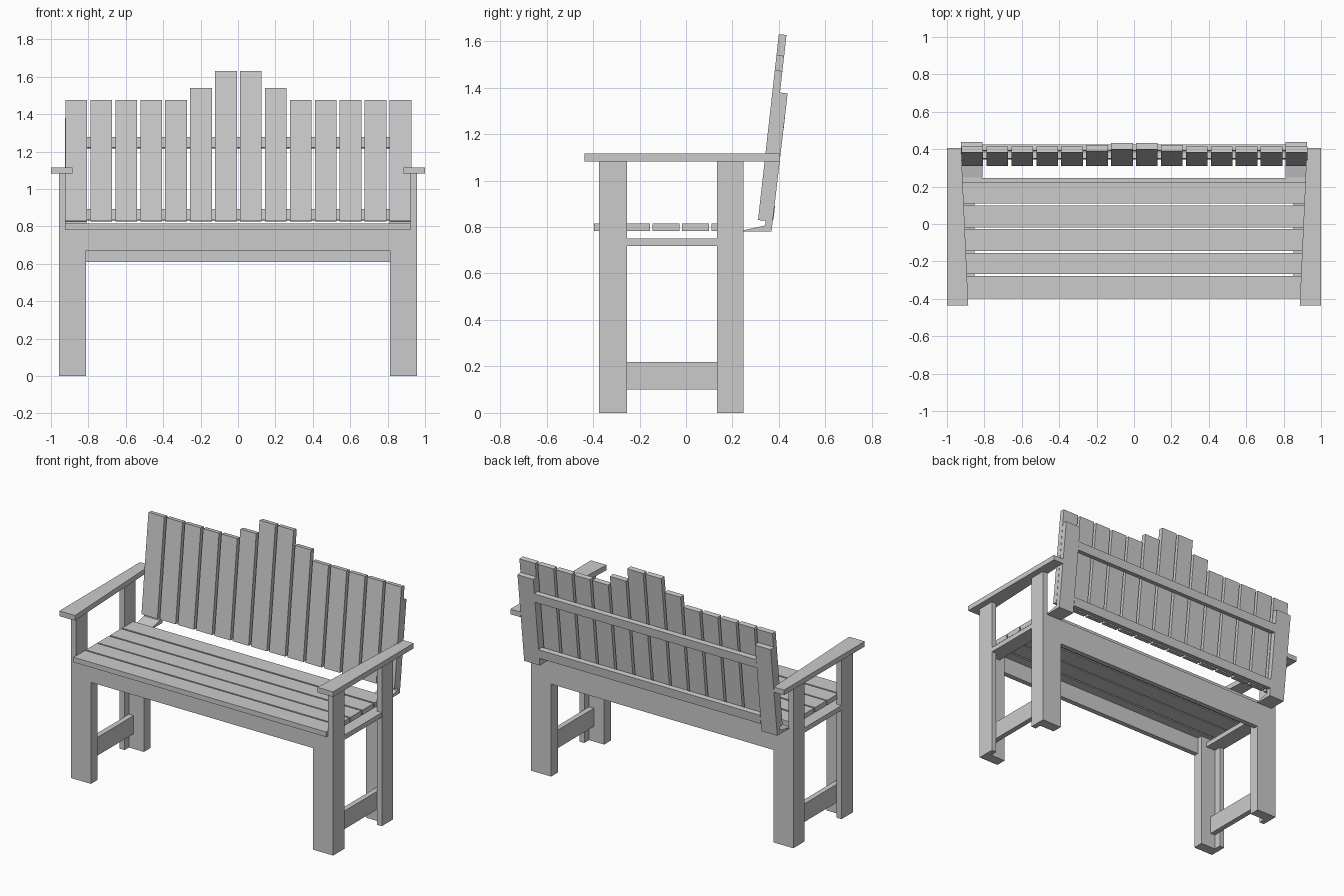
import bpy, bmesh
from math import atan, sin, cos
from mathutils import Vector

if "Cube" in bpy.data.objects:
    bpy.data.objects.remove(bpy.data.objects["Cube"])


def prism(name, pts, offset, mirror=False):
    """Solid from a flat polygon of 3D points pushed along offset."""
    bm = bmesh.new()
    face = bm.faces.new([bm.verts.new(p) for p in pts])
    ext = bmesh.ops.extrude_face_region(bm, geom=[face])
    moved = [g for g in ext["geom"] if isinstance(g, bmesh.types.BMVert)]
    bmesh.ops.translate(bm, verts=moved, vec=Vector(offset))
    bmesh.ops.recalc_face_normals(bm, faces=bm.faces[:])
    me = bpy.data.meshes.new(name)
    bm.to_mesh(me)
    bm.free()
    ob = bpy.data.objects.new(name, me)
    bpy.context.collection.objects.link(ob)
    if mirror:
        ob.modifiers.new("mirror", "MIRROR").use_bisect_axis[0] = False
    return ob


def box(name, x, y, z, mirror=False):
    pts = [(x[0], y[0], z[0]), (x[1], y[0], z[0]), (x[1], y[1], z[0]), (x[0], y[1], z[0])]
    return prism(name, pts, (0, 0, z[1] - z[0]), mirror)


# Backrest frame: t = distance behind slat fronts, s = distance along the lean
LEAN = atan(0.112)


def lean(t, s):
    return (0.31 + t * cos(LEAN) + s * sin(LEAN), 0.83 - t * sin(LEAN) + s * cos(LEAN))


def side_prism(name, yz, x0, x1, mirror=False):
    return prism(name, [(x0, y, z) for y, z in yz], (x1 - x0, 0, 0), mirror)


def leaning_board(name, x0, x1, t0, t1, s0, s1):
    return side_prism(name, [lean(t0, s0), lean(t1, s0), lean(t1, s1), lean(t0, s1)], x0, x1)


# Legs: tall outer boards with a shorter inner block, L-shaped in plan
box("front_leg_outer", (0.922, 0.958), (-0.375, -0.255), (0, 1.082), True)
box("front_leg_inner", (0.812, 0.922), (-0.375, -0.305), (0, 0.782), True)
box("back_leg_outer", (0.922, 0.958), (0.133, 0.248), (0, 1.082), True)
box("back_leg_inner", (0.812, 0.922), (0.178, 0.248), (0, 0.782), True)

# Side stretchers and seat bearers
box("side_stretcher", (0.887, 0.922), (-0.305, 0.178), (0.10, 0.22), True)
box("seat_bearer", (0.853, 0.957), (-0.305, 0.178), (0.718, 0.75), True)

# Long rails under the seat
box("front_rail", (-0.812, 0.812), (-0.374, -0.34), (0.67, 0.782))
box("back_rail", (-0.812, 0.812), (0.213, 0.247), (0.61, 0.782))

# Seat slats
for i, y in enumerate([(-0.397, -0.278), (-0.268, -0.154), (-0.145, -0.028),
                       (-0.018, 0.098), (0.109, 0.225)]):
    box(f"seat_slat_{i + 1}", (-0.924, 0.922), y, (0.782, 0.815))

# Armrests, tapering toward the back
prism("armrest", [(1.0, -0.437, 1.082), (1.0, 0.405, 1.082),
                  (0.924, 0.405, 1.082), (0.886, -0.437, 1.082)], (0, 0, 0.034), True)

# Backrest uprights with a wedge foot resting against the back legs
T0, T1 = 0.033, 0.066
side_prism("back_upright", [(0.248, 0.780), (0.368, 0.780), lean(T1, 0.556),
                            lean(T0, 0.556), lean(T0, -0.02), (0.248, 0.786)],
           0.81, 0.925, True)

# Backrest cross rails
leaning_board("lower_back_rail", -0.81, 0.81, T0, T1, 0.008, 0.068)
leaning_board("upper_back_rail", -0.81, 0.81, T0, T1, 0.397, 0.455)

# Backrest slats, stepping up in the middle
for i in range(14):
    x = (i - 6.5) * 0.1333 + 0.002
    top = {5: 1.54, 8: 1.54, 6: 1.63, 7: 1.63}.get(i, 1.475)
    leaning_board(f"back_slat_{i + 1}", x - 0.058, x + 0.058, 0, T0,
                  0, (top - 0.83) / cos(LEAN))
